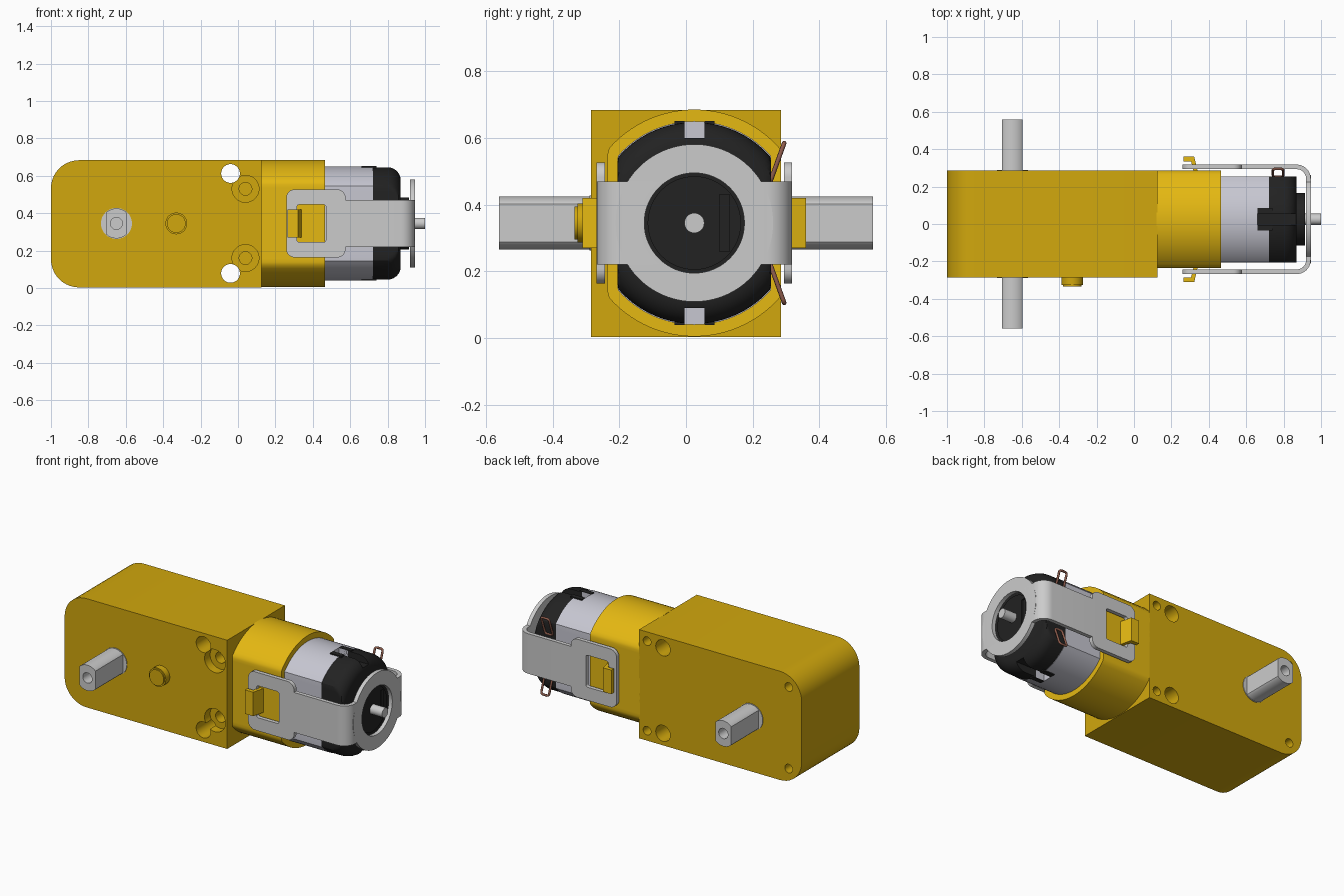
import bpy, bmesh, math

if "Cube" in bpy.data.objects:
    bpy.data.objects.remove(bpy.data.objects["Cube"])

CY, CZ = 0.025, 0.345  # motor axis


def material(name, rgb):
    m = bpy.data.materials.new(name)
    m.use_nodes = True
    m.diffuse_color = (*rgb, 1)
    m.node_tree.nodes["Principled BSDF"].inputs["Base Color"].default_value = (*rgb, 1)
    return m


YELLOW = material("gearbox yellow", (0.64, 0.39, 0.004))
BRIGHT = material("collar yellow", (0.78, 0.48, 0.006))
STEEL = material("strap grey", (0.60, 0.60, 0.60))
CAN = material("motor can grey", (0.57, 0.57, 0.64))
BLACK = material("black plastic", (0.016, 0.016, 0.016))
COPPER = material("copper", (0.28, 0.11, 0.075))


def loft(name, rings, mat):
    """Skin a list of equal rings of 3D points and cap both ends."""
    bm = bmesh.new()
    rows = [[bm.verts.new(p) for p in ring] for ring in rings]
    n = len(rows[0])
    for a, b in zip(rows, rows[1:]):
        for i in range(n):
            bm.faces.new((a[i], a[(i + 1) % n], b[(i + 1) % n], b[i]))
    bm.faces.new(rows[0])
    bm.faces.new(rows[-1])
    bmesh.ops.recalc_face_normals(bm, faces=bm.faces)
    mesh = bpy.data.meshes.new(name)
    bm.to_mesh(mesh)
    bm.free()
    ob = bpy.data.objects.new(name, mesh)
    bpy.context.collection.objects.link(ob)
    if mat:
        mesh.materials.append(mat)
    return ob


def prism(name, pts, axis, lo, hi, mat=None):
    """Extrude a 2D outline along an axis."""
    k = "xyz".index(axis)
    rings = [[(*p[:k], d, *p[k:]) for p in pts] for d in (lo, hi)]
    return loft(name, rings, mat)


def circle(u, v, r, n=48):
    return [(u + r * math.cos(2 * math.pi * i / n), v + r * math.sin(2 * math.pi * i / n))
            for i in range(n)]


def rounded(u0, u1, v0, v1, radii, n=10):
    """Rectangle outline; radii run from the low corner counter-clockwise."""
    pts = []
    corners = [(u0, v0, 1, 1), (u1, v0, -1, 1), (u1, v1, -1, -1), (u0, v1, 1, -1)]
    for c, ((u, v, su, sv), r) in enumerate(zip(corners, radii)):
        if r == 0:
            pts.append((u, v))
            continue
        for i in range(n + 1):
            a = math.pi + math.pi / 2 * (c + i / n)
            pts.append((u + su * r + r * math.cos(a), v + sv * r + r * math.sin(a)))
    return pts


def box(name, x0, x1, y0, y1, z0, z1, mat=None):
    return prism(name, rounded(x0, x1, y0, y1, (0, 0, 0, 0)), "z", z0, z1, mat)


def lathe(name, profile, flat, mat):
    """Turn (x, radius) pairs about the motor axis, with flats on both sides."""
    rings = [[(x, CY + max(-flat, min(flat, u)), CZ + v) for u, v in circle(0, 0, r, 96)]
             for x, r in profile]
    return loft(name, rings, mat)


def cut(ob, *cutters):
    bpy.context.view_layer.objects.active = ob
    for c in cutters:
        mod = ob.modifiers.new("cut", "BOOLEAN")
        mod.operation, mod.solver, mod.object = "DIFFERENCE", "EXACT", c
        bpy.ops.object.modifier_apply(modifier=mod.name)
        bpy.data.objects.remove(c)


# Gearbox with mounting holes, screw recesses and rear pin holes
gearbox = prism("gearbox", rounded(-1, 0.125, 0.003, 0.683, (0.15, 0, 0, 0.15)),
                "y", -0.285, 0.285, YELLOW)
for s in (-1, 1):
    def hole(x, dz, r, lo, hi):
        cut(gearbox, prism("cutter", circle(x, CZ + s * dz, r), "y", lo, hi))
    hole(0.04, 0.185, 0.072, -0.4, -0.23)
    hole(0.04, 0.185, 0.034, -0.4, -0.12)
    hole(-0.04, 0.267, 0.05, -0.4, 0.4)
    hole(0.07, 0.28, 0.027, 0.2, 0.4)
    hole(-0.91, 0.255, 0.027, 0.2, 0.4)
prism("locating_peg", circle(-0.33, CZ, 0.058), "y", -0.325, -0.2, YELLOW)
prism("locating_peg_tip", circle(-0.33, CZ, 0.05), "y", -0.334, -0.32, YELLOW)

# Output shaft with two flats and hollow ends
flats = [(-0.65 + max(-0.055, min(0.055, u)), CZ + v) for u, v in circle(0, 0, 0.08, 64)]
shaft = prism("output_shaft", flats, "y", -0.56, 0.56, STEEL)
for s in (-1, 1):
    lo, hi = sorted((s * 0.46, s * 0.6))
    cut(shaft, prism("cutter", circle(-0.65, CZ, 0.032), "y", lo, hi))
prism("shaft_bearing", circle(-0.65, CZ, 0.083), "y", -0.289, 0.289, STEEL)

# Motor: collar, can, end cap, boss and spindle
lathe("motor_collar", [(0.12, 0.34), (0.465, 0.34)], 0.26, BRIGHT)
can = lathe("motor_can", [(0.46, 0.305), (0.722, 0.305)], 0.23, CAN)
cap_profile = [(0.72, 0.302), (0.80, 0.302)]
cap_profile += [(0.80 + 0.07 * math.sin(a), 0.232 + 0.07 * math.cos(a))
                for a in (math.pi / 16 * i for i in range(1, 9))]
cap = lathe("end_cap", cap_profile, 0.23, BLACK)
for s in (-1, 1):
    def slab(name, x0, x1, y0, y1, r0, r1, mat=None):
        z0, z1 = sorted((CZ + s * r0, CZ + s * r1))
        return box(name, x0, x1, CY + y0, CY + y1, z0, z1, mat)
    cut(can, slab("cutter", 0.66, 0.9, -0.03, 0.03, 0.25, 0.4))
    cut(cap, slab("cutter", 0.6, 0.9, -0.03, 0.03, 0.255, 0.4))
    slab("slot_floor", 0.66, 0.74, -0.03, 0.03, 0.22, 0.255, BLACK)
    for y in (-0.045, 0.045):
        slab("slot_prong", 0.66, 0.74, y - 0.015, y + 0.015, 0.22, 0.306, BLACK)
boss = prism("cap_boss", circle(CY, CZ, 0.14), "x", 0.86, 0.915, BLACK)
cut(boss, box("cutter", 0.905, 0.95, 0.1, 0.13, 0.26, 0.43))
prism("motor_spindle", circle(CY, CZ, 0.03, 32), "x", 0.88, 1.0, STEEL)

# Strap: U-shaped band, round end plate, and a windowed plate on each arm
outer = rounded(0.54, 0.945, CY - 0.2925, CY + 0.2925, (0, 0.075, 0.075, 0))
inner = rounded(0.54, 0.92, CY - 0.268, CY + 0.268, (0, 0.05, 0.05, 0))
band = prism("strap_band", outer, "z", CZ - 0.125, CZ + 0.125, STEEL)
cut(band, prism("cutter", [(x - 0.1 if x < 0.55 else x, y) for x, y in inner], "z", 0, 1),
    prism("cutter", circle(CY, CZ, 0.15, 64), "x", 0.8, 1.1))
ring = prism("strap_end_ring", circle(CY, CZ, 0.236, 72), "x", 0.92, 0.945, STEEL)
cut(ring, prism("cutter", circle(CY, CZ, 0.15, 64), "x", 0.8, 1.1))

# Snap hooks on the collar reach through the arm windows
hook = [(0.32, 0.25), (0.305, 0.31), (0.265, 0.31), (0.265, 0.335), (0.322, 0.335), (0.342, 0.25)]
for side, s in (("right", -1), ("left", 1)):
    lo, hi = sorted((CY + s * 0.268, CY + s * 0.2925))
    arm = prism(side + "_strap_plate", rounded(0.258, 0.575, CZ - 0.182, CZ + 0.182, (0.045,) * 4),
                "y", lo, hi, STEEL)
    cut(arm, prism("cutter", rounded(0.315, 0.47, CZ - 0.1, CZ + 0.1, (0.012,) * 4), "y", -1, 1))
    prism(side + "_snap_hook", [(x, CY + s * y) for x, y in hook], "z",
          CZ - 0.075, CZ + 0.075, BRIGHT)

# Copper terminal loops
for side, s in (("upper", 1), ("lower", -1)):
    curve = bpy.data.curves.new(side + "_terminal", "CURVE")
    curve.dimensions = "3D"
    curve.bevel_depth, curve.bevel_resolution = 0.007, 1
    line = curve.splines.new("POLY")
    pts = rounded(0.743, 0.797, 0.125, 0.24, (0.012,) * 4, 3)
    line.points.add(len(pts) - 1)
    for p, (x, h) in zip(line.points, pts):
        p.co = (x, 0.253 + (h - 0.125) * 0.36, CZ + s * h, 1)
    line.use_cyclic_u = True
    curve.materials.append(COPPER)
    bpy.context.collection.objects.link(bpy.data.objects.new(side + "_terminal", curve))

# Smooth round surfaces, keep edges crisp
for ob in bpy.context.scene.objects:
    ob.select_set(ob.type == "MESH")
bpy.context.view_layer.objects.active = gearbox
bpy.ops.object.shade_smooth_by_angle(angle=math.radians(30))
